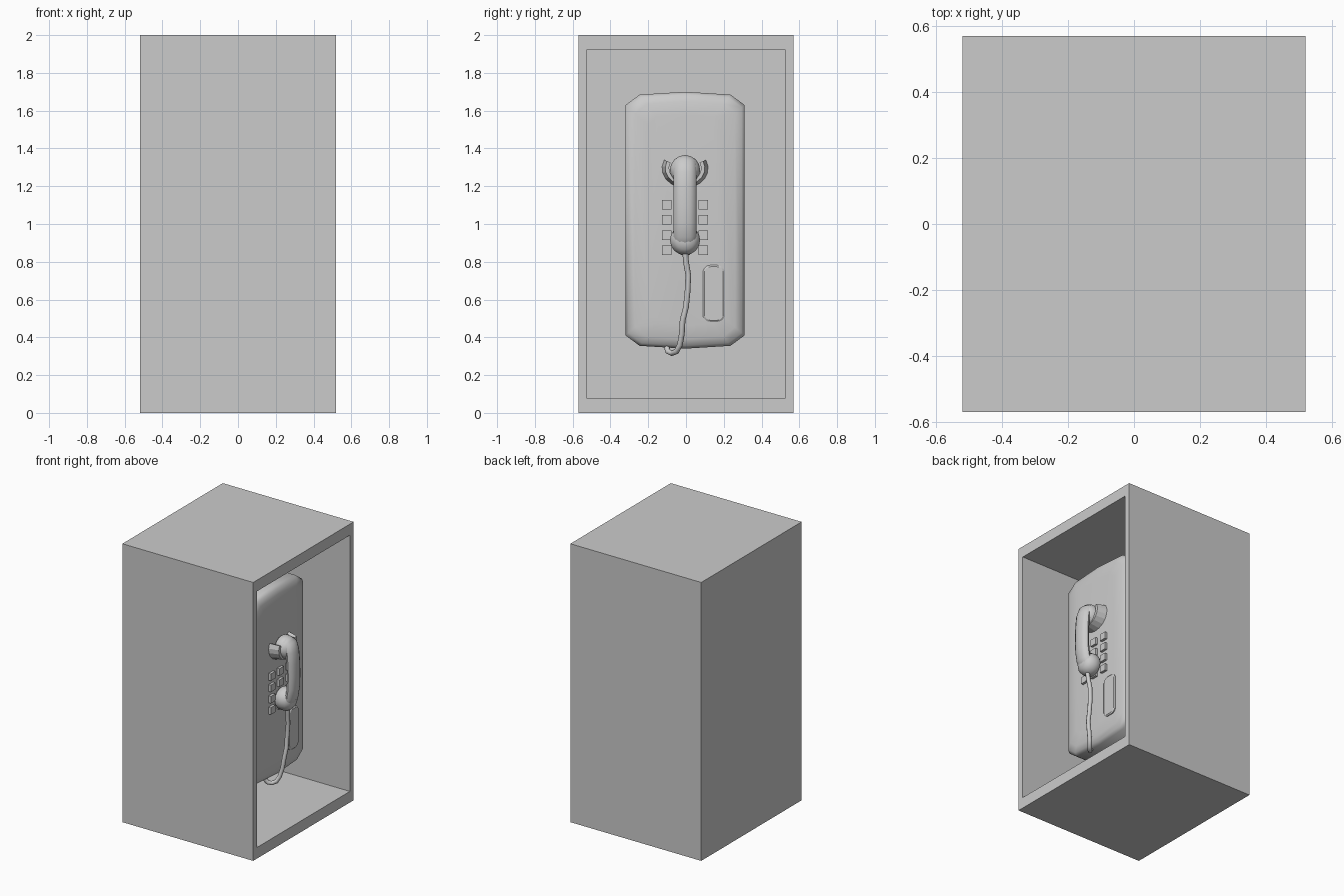
import bpy, bmesh, math
from mathutils import Vector

if "Cube" in bpy.data.objects:
    bpy.data.objects.remove(bpy.data.objects["Cube"])


def loft(name, rings, smooth=None, wrap=False):
    """Skin closed rings of points; cap both ends unless wrapped."""
    bm = bmesh.new()
    vs = [[bm.verts.new(p) for p in r] for r in rings]
    n = len(vs[0])
    pairs = list(zip(vs, vs[1:])) + ([(vs[-1], vs[0])] if wrap else [])
    for a, b in pairs:
        for i in range(n):
            j = (i + 1) % n
            bm.faces.new((a[i], a[j], b[j], b[i]))
    if not wrap:
        bm.faces.new(vs[0])
        bm.faces.new(vs[-1])
    bmesh.ops.recalc_face_normals(bm, faces=bm.faces)
    me = bpy.data.meshes.new(name)
    bm.to_mesh(me)
    bm.free()
    ob = bpy.data.objects.new(name, me)
    bpy.context.collection.objects.link(ob)
    if smooth:
        bpy.ops.object.select_all(action='DESELECT')
        ob.select_set(True)
        bpy.context.view_layer.objects.active = ob
        bpy.ops.object.shade_smooth_by_angle(angle=math.radians(smooth))
    return ob


def rect(x, y0, y1, z0, z1):
    return [(x, y0, z0), (x, y1, z0), (x, y1, z1), (x, y0, z1)]


def rounded(x, cy, cz, hw, hh, r, seg=5):
    pts = []
    for k, (sy, sz) in enumerate([(1, 1), (-1, 1), (-1, -1), (1, -1)]):
        for i in range(seg + 1):
            a = math.radians(90 * k + 90 * i / seg)
            pts.append((x, cy + sy * (hw - r) + r * math.cos(a),
                        cz + sz * (hh - r) + r * math.sin(a)))
    return pts


def sweep(name, path, ry, rn, sides=12):
    """Elliptical tube: ry along the sideways axis, rn along the other."""
    path = [Vector(p) for p in path]
    rings = []
    for i, p in enumerate(path):
        t = (path[min(i + 1, len(path) - 1)] - path[max(i - 1, 0)]).normalized()
        ref = Vector((0, 1, 0)) if abs(t.y) < 0.9 else Vector((1, 0, 0))
        n = t.cross(ref).normalized()
        s = n.cross(t)
        rings.append([p + s * ry * math.cos(a) + n * rn * math.sin(a)
                      for a in (2 * math.pi * k / sides for k in range(sides))])
    return loft(name, rings, 50)


BACK = -0.20

# Open-sided enclosure
loft("enclosure", [rect(-0.52, -0.57, 0.57, 0, 2), rect(0.52, -0.57, 0.57, 0, 2),
                   rect(0.52, -0.527, 0.527, 0.08, 1.92),
                   rect(BACK, -0.527, 0.527, 0.08, 1.92)])

# Telephone body with a softened front
half = [(0.315, 0.61), (0.24, 0.665), (0, 0.68), (-0.24, 0.665), (-0.315, 0.61)]
outline = half + [(y, -z) for y, z in reversed(half)]


def body_ring(x, inset):
    return [(x, -0.005 + y * (1 - inset / 0.315), 1.02 + z * (1 - inset / 0.68))
            for y, z in outline]


loft("phone_body", [body_ring(BACK - 0.01, 0), body_ring(0.29, 0), body_ring(0.312, 0.015),
                    body_ring(0.325, 0.05), body_ring(0.332, 0.12)], 60)

# Keypad
for row in range(4):
    for col in range(3):
        y, z = -0.005 + (col - 1) * 0.097, 0.86 + row * 0.081
        h = 0.025
        loft(f"key_{row}_{col}", [rect(0.32, y - h, y + h, z - h, z + h),
                                  rect(0.35, y - h, y + h, z - h, z + h)])

# Coin return plate
loft("coin_return", [rounded(0.32, 0.147, 0.632, 0.058, 0.15, 0.04),
                     rounded(0.337, 0.147, 0.632, 0.058, 0.15, 0.04),
                     rounded(0.343, 0.147, 0.632, 0.05, 0.142, 0.034)], 30)

# Flared cradle holding the earpiece
cradle = []
for i in range(13):
    a = math.radians(-205 + 230 * i / 12)
    cradle.append([(x, -0.005 + r * math.cos(a), 1.295 + 0.85 * r * math.sin(a))
                   for x, r in ((0.32, 0.125), (0.40, 0.105), (0.40, 0.085), (0.32, 0.10))])
loft("cradle", cradle)

# Handset: two cups and a bowed grip
cup = [(0.345, 0.07), (0.36, 0.08), (0.39, 0.08), (0.42, 0.072), (0.442, 0.05), (0.45, 0.02)]
for name, z in (("earpiece", 1.285), ("mouthpiece", 0.915)):
    loft(name, [[(x, -0.005 + r * math.cos(2 * math.pi * k / 16),
                  z + r * math.sin(2 * math.pi * k / 16)) for k in range(16)]
                for x, r in cup], 50)
sweep("handset_grip", [(0.39, -0.005, 1.33), (0.42, -0.005, 1.315), (0.436, -0.005, 1.27),
                       (0.443, -0.005, 1.19), (0.446, -0.005, 1.10), (0.443, -0.005, 1.01),
                       (0.432, -0.005, 0.94), (0.41, -0.005, 0.895), (0.38, -0.005, 0.88)],
      0.06, 0.034)

# Cord looping under the body
sweep("cord", [(0.40, -0.005, 0.86), (0.395, 0.0, 0.80), (0.39, 0.012, 0.73), (0.385, 0.008, 0.64),
               (0.385, 0.0, 0.56), (0.38, -0.018, 0.49), (0.37, -0.022, 0.42),
               (0.355, -0.032, 0.36), (0.34, -0.05, 0.325), (0.32, -0.075, 0.316),
               (0.30, -0.095, 0.325), (0.28, -0.105, 0.36)], 0.015, 0.015, 8)
